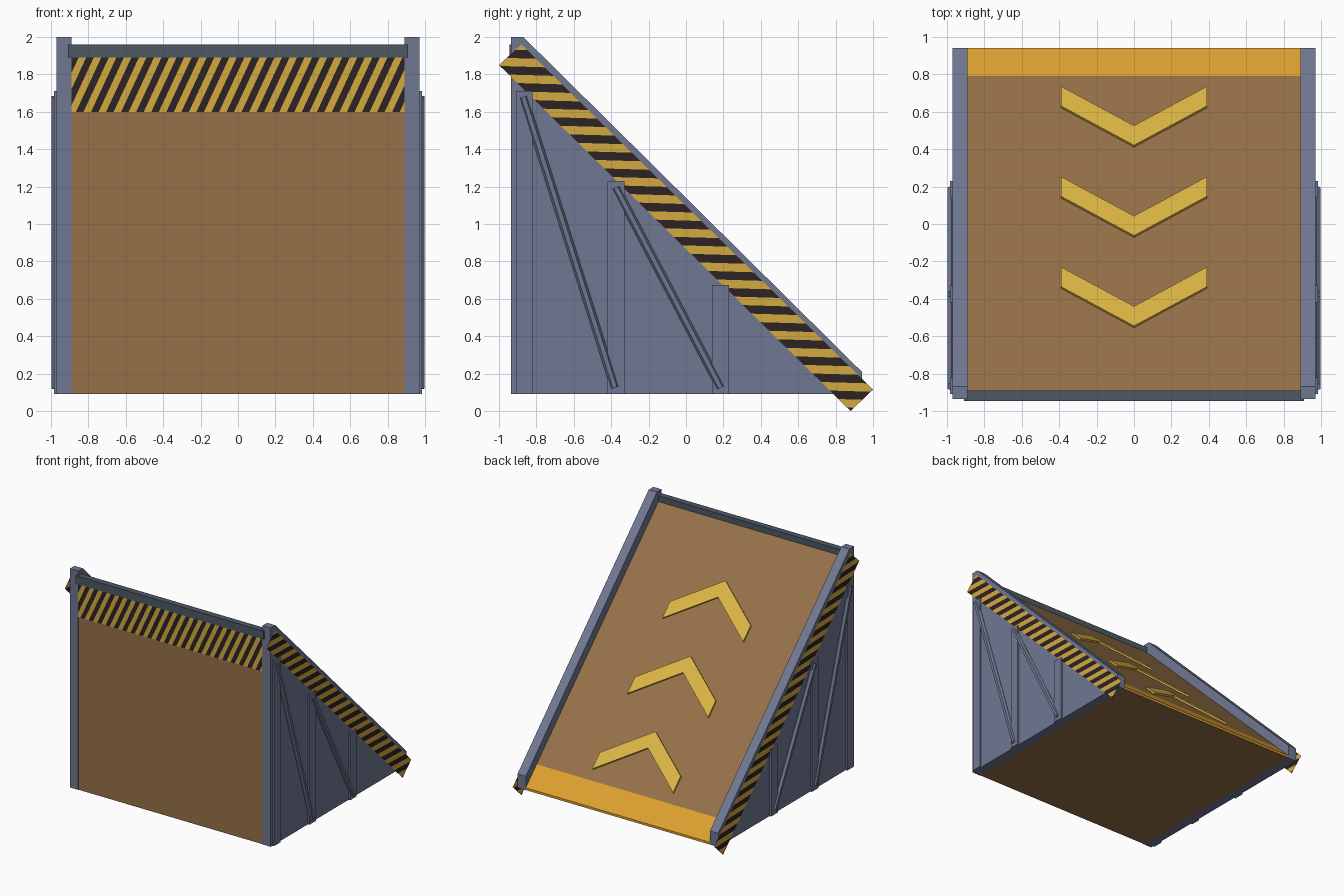
import bpy, bmesh, math
from mathutils import Vector

cube = bpy.data.objects.get("Cube")
if cube:
    bpy.data.objects.remove(cube)


def material(name, rgb):
    """Flat material from 0-255 display colour."""
    lin = [((c / 255 + 0.055) / 1.055) ** 2.4 for c in rgb] + [1]
    m = bpy.data.materials.new(name)
    m.use_nodes = True
    m.diffuse_color = lin
    m.node_tree.nodes["Principled BSDF"].inputs["Base Color"].default_value = lin
    return m


BROWN = material("brown panel", (150, 113, 72))
STEEL = material("blue grey steel", (112, 120, 146))
SLATE = material("dark slate", (77, 88, 100))
ORANGE = material("orange edge", (222, 160, 48))
YELLOW = material("chevron yellow", (220, 181, 68))
STRIPE = material("stripe yellow", (212, 170, 64))
BLACK = material("stripe black", (44, 34, 36))


def finish(name, bm, *mats):
    me = bpy.data.meshes.new(name)
    bm.to_mesh(me)
    bm.free()
    for m in mats:
        me.materials.append(m)
    ob = bpy.data.objects.new(name, me)
    bpy.context.scene.collection.objects.link(ob)
    return ob


def prism(points, offset):
    """Solid made by extruding a flat polygon along an offset."""
    bm = bmesh.new()
    face = bm.faces.new([bm.verts.new(p) for p in points])
    new = bmesh.ops.extrude_face_region(bm, geom=[face])["geom"]
    bmesh.ops.translate(bm, vec=offset,
                        verts=[v for v in new if isinstance(v, bmesh.types.BMVert)])
    bmesh.ops.recalc_face_normals(bm, faces=bm.faces)
    return bm


def side_prism(profile, x0, x1):
    return prism([(x0, y, z) for y, z in profile], (x1 - x0, 0, 0))


def rect(a0, b0, a1, b1):
    return [(a0, b0), (a1, b0), (a1, b1), (a0, b1)]


def striped_plate(name, corners, across, period):
    """Flat plate cut into stripes along the direction 'across'."""
    bm = bmesh.new()
    bm.faces.new([bm.verts.new(c) for c in corners])
    across, half = Vector(across).normalized(), period / 2
    d = [across.dot(Vector(c)) for c in corners]
    for k in range(math.floor(min(d) / half), math.ceil(max(d) / half) + 1):
        bmesh.ops.bisect_plane(bm, geom=bm.verts[:] + bm.edges[:] + bm.faces[:],
                               plane_co=across * k * half, plane_no=across)
    for f in bm.faces:
        band = math.floor(across.dot(f.calc_center_median()) / half)
        f.material_index = band % 2
    return finish(name, bm, BLACK, STRIPE)


BASE, FRONT, BACK = 0.09, -0.935, 0.94
DECK_HIGH, DECK_LOW = 1.95, 0.11


def deck_z(y):
    return DECK_HIGH + (y - FRONT) * (DECK_LOW - DECK_HIGH) / (BACK - FRONT)


# Ramp wedge with an orange band along the low edge
bm = side_prism([(FRONT + 0.004, BASE), (FRONT + 0.004, DECK_HIGH),
                 (BACK, DECK_LOW), (BACK, BASE)], -0.89, 0.89)
bmesh.ops.bisect_plane(bm, geom=bm.verts[:] + bm.edges[:] + bm.faces[:],
                       plane_co=(0, 0.79, 0), plane_no=(0, 1, 0))
for f in bm.faces:
    if f.calc_center_median().y > 0.79 and f.normal.y > 0.3:
        f.material_index = 1
finish("ramp_body", bm, BROWN, ORANGE)

# Hazard panel and top bar on the tall face
striped_plate("front_hazard_panel",
              [(x, FRONT - 0.002, z) for x, z in rect(-0.89, 1.6, 0.89, 1.89)],
              (2.15, 0, -1), 0.073)
finish("top_bar", side_prism(rect(-0.945, 1.89, -0.89, 1.96), -0.91, 0.91), SLATE)

# Raised chevrons pointing up the ramp
normal = Vector((0, DECK_HIGH - DECK_LOW, BACK - FRONT)).normalized()
for i in range(3):
    tip = 0.41 - 0.483 * i
    outline = [(0, 0), (0.39, 0.21), (0.39, 0.315), (0, 0.105),
               (-0.39, 0.315), (-0.39, 0.21)]
    pts = [(x, tip + y, deck_z(tip + y)) for x, y in outline]
    finish(f"chevron_{i + 1}", prism(pts, normal * 0.016), YELLOW)

# Side walls, posts, braces and hazard strips
wall = [(FRONT, BASE), (FRONT, 2.0), (-0.87, 2.0), (BACK, 0.21), (BACK, BASE)]
strip = [(-1.0, 1.85), (-0.88, 1.96), (1.0, 0.115), (0.88, 0.0)]
posts = [(-0.91, 1.71), (-0.42, 1.23), (0.14, 0.675)]
braces = [((-0.87, 1.68), (-0.38, 0.125)), ((-0.375, 1.195), (0.185, 0.125))]

for side, s in (("left", 1), ("right", -1)):
    finish(f"{side}_wall", side_prism(wall, s * 0.89, s * 0.97), STEEL)
    striped_plate(f"{side}_hazard_strip", [(s * 0.974, y, z) for y, z in strip],
                  (0, 0.03, 1), 0.0885)
    for i, (y, top) in enumerate(posts):
        finish(f"{side}_post_{i + 1}",
               side_prism(rect(y, BASE, y + 0.09, top), s * 0.96, s * 0.985), STEEL)
    for i, (a, b) in enumerate(braces):
        a, b = Vector((s * 0.977, *a)), Vector((s * 0.977, *b))
        bm = bmesh.new()
        bmesh.ops.create_cone(bm, cap_ends=True, segments=6, radius1=0.023,
                              radius2=0.023, depth=(b - a).length)
        ob = finish(f"{side}_brace_{i + 1}", bm, STEEL)
        ob.location = (a + b) / 2
        ob.rotation_euler = (math.atan2(a.y - b.y, b.z - a.z), 0, 0)
